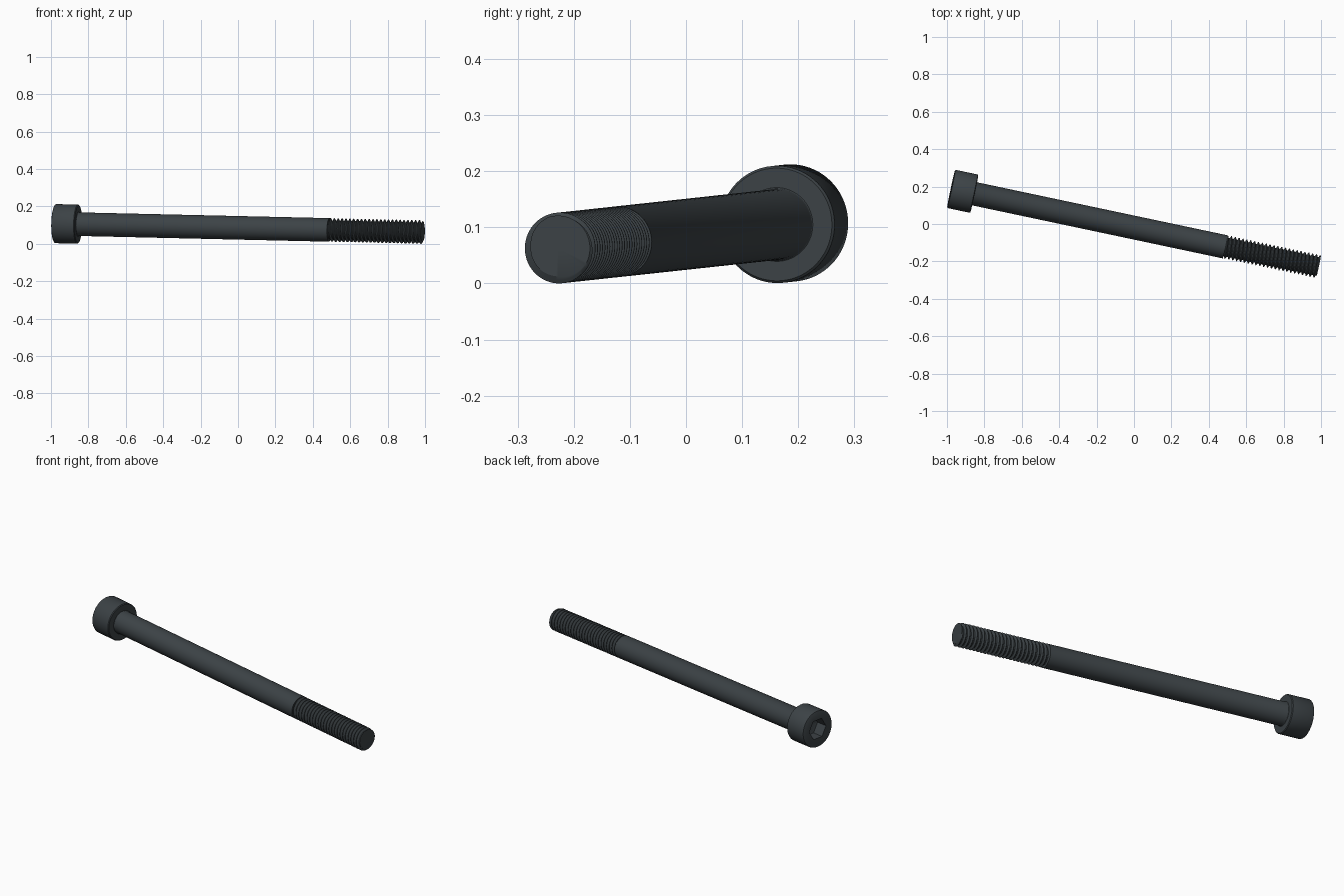
import bpy, bmesh
from math import cos, sin, pi, radians
from mathutils import Vector

if "Cube" in bpy.data.objects:
    bpy.data.objects.remove(bpy.data.objects["Cube"])

# Overall dimensions along the screw axis, measured from the head end
START = Vector((-0.978, 0.188, 0.108))
END = Vector((0.987, -0.228, 0.063))
LENGTH = (END - START).length
HEAD_R, HEAD_L = 0.1045, 0.127
SHANK_R = 0.063
THREAD_START = LENGTH - 0.51
PITCH, DEPTH = 0.02115, 0.0128
HEX_APOTHEM, SOCKET_DEPTH = 0.052, 0.065
SEGS = 72

steel = bpy.data.materials.new("dark_steel")
steel.use_nodes = True
colour = (0.045, 0.055, 0.061, 1)
steel.diffuse_color = colour
steel.node_tree.nodes["Principled BSDF"].inputs["Base Color"].default_value = colour


def loft(name, rows):
    """Skin rows around the axis; each row maps a turn fraction to (distance, radius)."""
    bm = bmesh.new()
    grid = []
    for row in rows:
        ring = []
        for j in range(SEGS + 1):
            t, r = row(j / SEGS)
            a = 2 * pi * j / SEGS
            ring.append(bm.verts.new((t, r * cos(a), r * sin(a))))
        grid.append(ring)
    for low, high in zip(grid, grid[1:]):
        for j in range(SEGS):
            bm.faces.new((low[j], low[j + 1], high[j + 1], high[j]))
    bmesh.ops.remove_doubles(bm, verts=bm.verts, dist=1e-5)
    bmesh.ops.recalc_face_normals(bm, faces=bm.faces)
    mesh = bpy.data.meshes.new(name)
    bm.to_mesh(mesh)
    bm.free()
    mesh.materials.append(steel)
    obj = bpy.data.objects.new(name, mesh)
    bpy.context.collection.objects.link(obj)
    obj.location = START
    obj.rotation_mode = 'QUATERNION'
    obj.rotation_quaternion = (END - START).to_track_quat('X', 'Z')
    bpy.ops.object.select_all(action='DESELECT')
    obj.select_set(True)
    bpy.context.view_layer.objects.active = obj
    bpy.ops.object.shade_smooth_by_angle(angle=radians(30))
    return obj


def circle(t, r):
    return lambda turn: (t, r)


def hexagon(t):
    def row(turn):
        a = (2 * pi * turn - pi / 6) % (pi / 3) - pi / 6
        return t, HEX_APOTHEM / cos(pi / 6 - abs(a))
    return row


# Head: conical socket floor, hex walls, chamfered rim, side and underside
loft("socket_head", [
    circle(SOCKET_DEPTH + 0.012, 0),
    hexagon(SOCKET_DEPTH),
    hexagon(0),
    circle(0, HEAD_R - 0.006),
    circle(0.002, HEAD_R - 0.002),
    circle(0.006, HEAD_R),
    circle(HEAD_L - 0.004, HEAD_R),
    circle(HEAD_L, HEAD_R - 0.004),
    circle(HEAD_L, SHANK_R - 0.01),
])

# Plain shank with a small fillet under the head
loft("plain_shank", [
    circle(HEAD_L - 0.001, SHANK_R + 0.004),
    circle(HEAD_L + 0.001, SHANK_R + 0.0015),
    circle(HEAD_L + 0.005, SHANK_R),
    circle(THREAD_START, SHANK_R),
    circle(THREAD_START, SHANK_R - 1.2 * DEPTH),
])


# Helical thread, trimmed flat at both ends and chamfered at the tip
def thread_row(base):
    def row(turn):
        lead = PITCH * turn
        t = min(max(base + lead, THREAD_START), LENGTH)
        f = ((t - lead - THREAD_START) / PITCH) % 1
        cut = min(max((min(f, 1 - f) - 0.06) / 0.315, 0), 1)
        return t, min(SHANK_R - DEPTH * cut, SHANK_R - 0.005 + LENGTH - t)
    return row


turns = int((LENGTH - THREAD_START) / PITCH) + 2
bases = [THREAD_START + PITCH * (n + f)
         for n in range(-2, turns) for f in (0.06, 0.2, 0.375, 0.625, 0.8, 0.94)]
loft("thread", [thread_row(b) for b in bases] + [circle(LENGTH, 0)])
